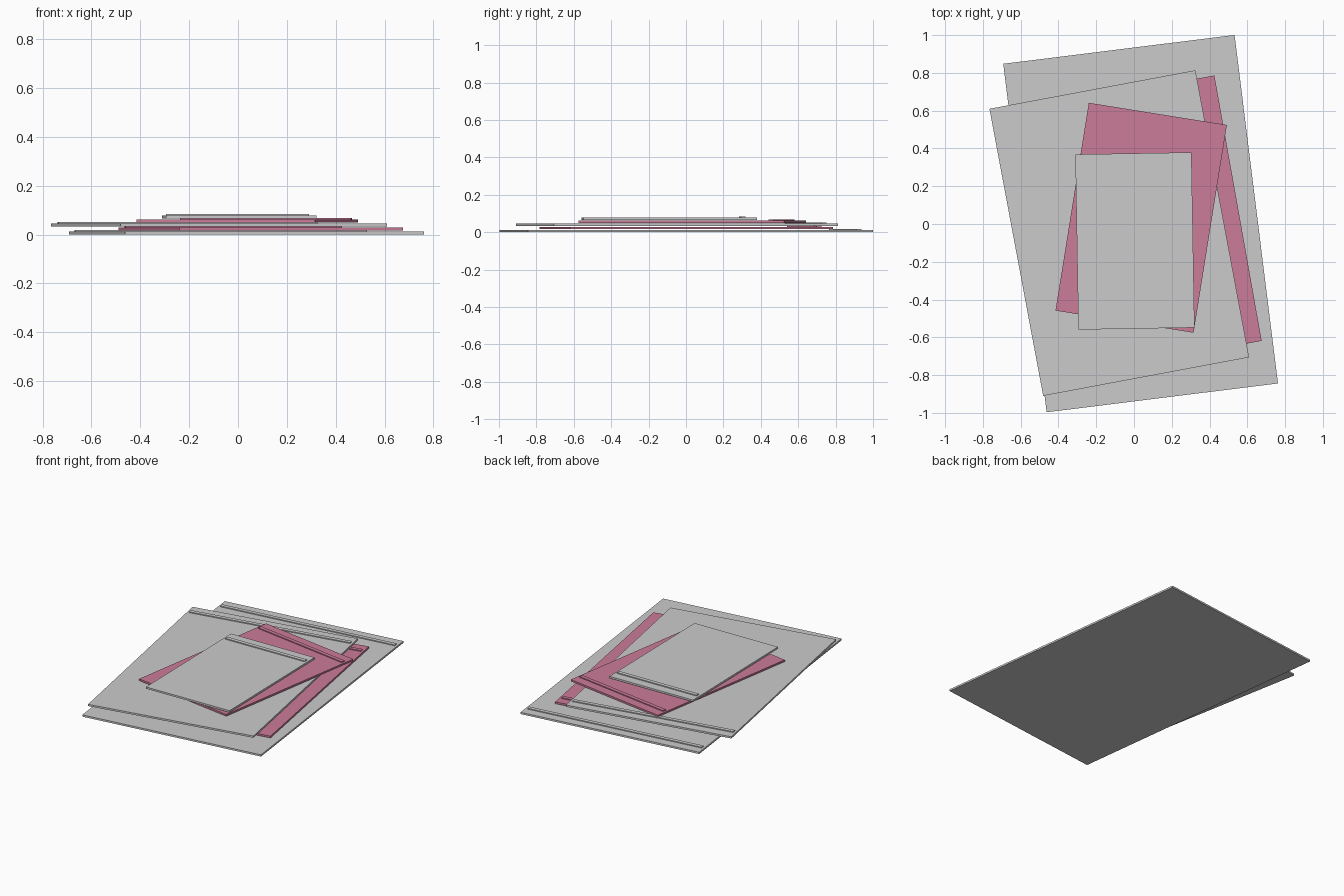
import bpy, math
from mathutils import Matrix

if "Cube" in bpy.data.objects:
    bpy.data.objects.remove(bpy.data.objects["Cube"])

pink = bpy.data.materials.new("pink")
pink.diffuse_color = (0.60, 0.20, 0.32, 1)
pink.use_nodes = True
pink.node_tree.nodes["Principled BSDF"].inputs["Base Color"].default_value = pink.diffuse_color

THICK, STEP = 0.012, 0.0165


def box(name, size, offset, frame, mat):
    bpy.ops.mesh.primitive_cube_add(size=1)
    o = bpy.context.object
    o.name = name
    o.data.transform(Matrix.Translation(offset) @ Matrix.Diagonal((*size, 1)))
    o.matrix_world = frame
    if mat:
        o.data.materials.append(mat)


# Stacked flat pouches, bottom to top: x, y, width, length, angle, material
pouches = [
    (0.035, 0.002, 1.234, 1.859, 7.1, None),
    (0.093, 0.002, 0.930, 1.427, 10.1, pink),
    (-0.078, -0.048, 1.109, 1.546, 10.6, None),
    (0.038, 0.033, 0.740, 1.114, -9.1, pink),
    (0.005, -0.090, 0.615, 0.928, 1.0, None),
]

for i, (x, y, w, l, a, mat) in enumerate(pouches):
    frame = Matrix.Translation((x, y, i * STEP)) @ Matrix.Rotation(math.radians(a), 4, 'Z')
    # flat pouch body
    box(f"pouch_{i + 1}", (w, l, THICK), (0, 0, THICK / 2), frame, mat)
    # raised closure strip near the top edge
    box(f"closure_strip_{i + 1}", (w - 0.03, 0.026, 0.008),
        (0, l / 2 - 0.073, THICK + 0.002), frame, mat)
